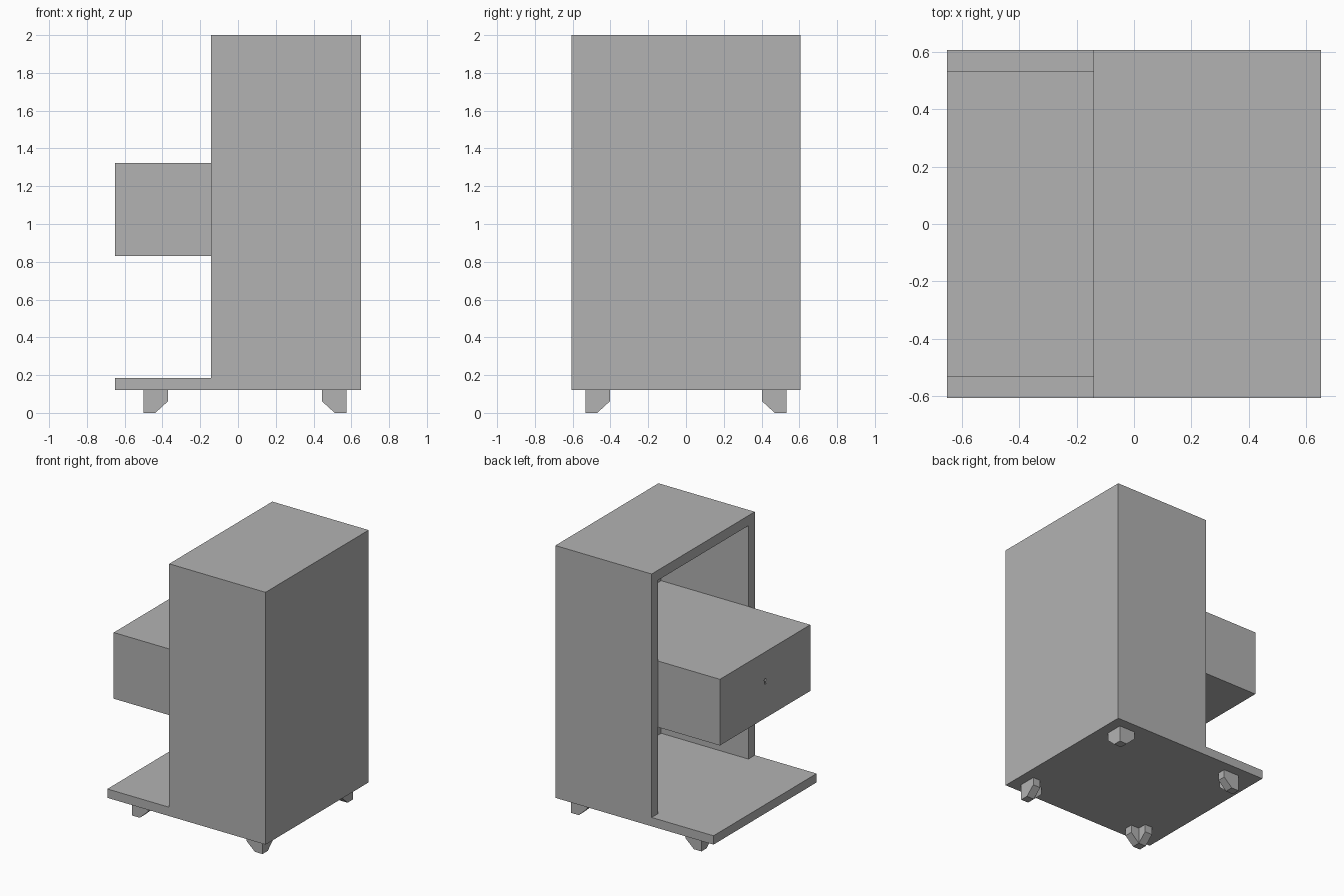
import bpy, bmesh, math

if "Cube" in bpy.data.objects:
    bpy.data.objects.remove(bpy.data.objects["Cube"])

grey = bpy.data.materials.new("plain grey")
grey.diffuse_color = (0.448, 0.448, 0.448, 1)
grey.use_nodes = True
grey.node_tree.nodes["Principled BSDF"].inputs["Base Color"].default_value = grey.diffuse_color


def add_object(name, bm):
    bmesh.ops.recalc_face_normals(bm, faces=bm.faces)
    mesh = bpy.data.meshes.new(name)
    bm.to_mesh(mesh)
    bm.free()
    mesh.materials.append(grey)
    ob = bpy.data.objects.new(name, mesh)
    bpy.context.collection.objects.link(ob)
    return ob


def prism(bm, points, offset):
    """Extrude a planar outline of 3D points by an offset vector."""
    face = bm.faces.new([bm.verts.new(p) for p in points])
    side = bmesh.ops.extrude_face_region(bm, geom=[face], use_keep_orig=True)
    verts = [g for g in side["geom"] if isinstance(g, bmesh.types.BMVert)]
    bmesh.ops.translate(bm, verts=verts, vec=offset)


def box(name, x, y, z):
    bm = bmesh.new()
    prism(bm, [(x[0], y[0], z[0]), (x[1], y[0], z[0]),
               (x[1], y[1], z[0]), (x[0], y[1], z[0])], (0, 0, z[1] - z[0]))
    return add_object(name, bm)


X0, XF, X1 = -0.652, -0.142, 0.652    # base edge, cabinet opening, cabinet back
Y, T = 0.607, 0.075                   # half depth, panel thickness
Z0, ZF, Z1 = 0.12, 0.186, 2.0         # underside, floor, top
YI, XI, ZI = Y - T, X1 - T, Z1 - T    # inner faces

# Cabinet shell, open on the left
box("base", (X0, X1), (-Y, Y), (Z0, ZF))
box("front_panel", (XF, X1), (-Y, -YI), (ZF, Z1))
box("rear_panel", (XF, X1), (YI, Y), (ZF, Z1))
box("back_panel", (XI, X1), (-YI, YI), (ZF, Z1))
box("top_panel", (XF, XI), (-YI, YI), (ZI, Z1))

# Drawer pulled out of the opening
drawer = box("drawer", (X0, XI), (-YI, YI), (0.83, 1.323))

# Keyhole cut into the drawer face: round top with a flared slot
R, KZ = 0.011, 1.115
outline = [(R * math.sin(a), KZ + R * math.cos(a))
           for a in (math.radians(-150 + 30 * i) for i in range(11))]
outline += [(0.009, KZ - 0.032), (-0.009, KZ - 0.032)]
bm = bmesh.new()
prism(bm, [(X0 - 0.05, y, z) for y, z in outline], (0.08, 0, 0))
keyhole = add_object("keyhole_cutter", bm)
keyhole.hide_render = True
keyhole.hide_viewport = True
cut = drawer.modifiers.new("keyhole", 'BOOLEAN')
cut.operation = 'DIFFERENCE'
cut.object = keyhole

# Angled bracket feet: two chamfered arms meeting at the outer corner
W, L, C = 0.062, 0.13, 0.062          # thickness, arm length, chamfer height
for sx, side in ((-1, "left"), (1, "right")):
    for sy, end in ((-1, "front"), (1, "rear")):
        cx, cy = 0.037 + sx * 0.537, sy * 0.532

        def at(u, v, z):
            return (cx - sx * u, cy - sy * v, z)

        bm = bmesh.new()
        prism(bm, [at(u, 0, z) for u, z in
                   ((0, 0), (W, 0), (L, C), (L, Z0), (0, Z0))], (0, -sy * W, 0))
        prism(bm, [at(0, v, z) for v, z in
                   ((W, 0), (L, C), (L, Z0), (W, Z0))], (-sx * W, 0, 0))
        add_object(f"{end}_{side}_foot", bm)
